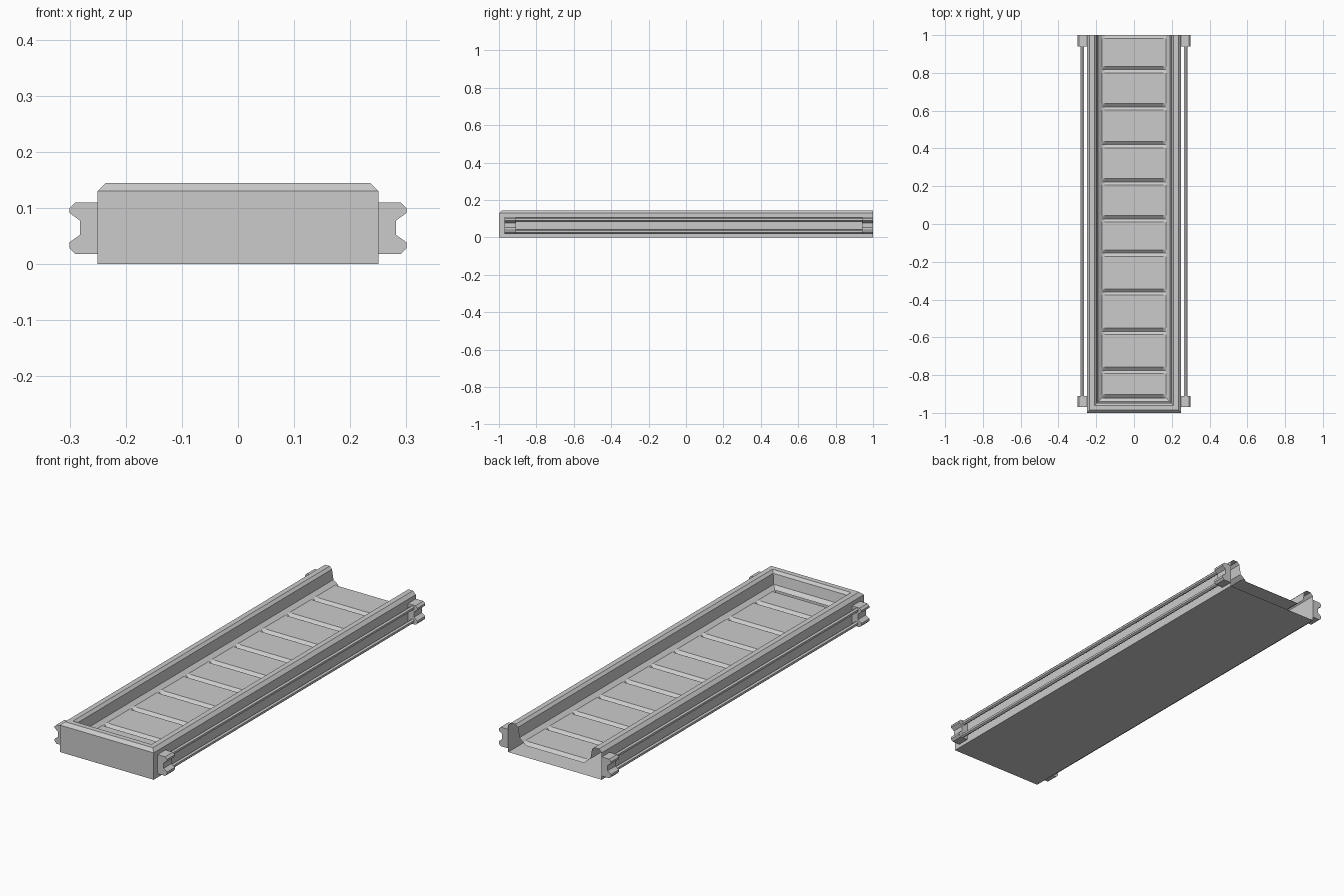
import bpy, bmesh, math

if "Cube" in bpy.data.objects:
    bpy.data.objects.remove(bpy.data.objects["Cube"])

FLOOR_Z, FLOOR_X, FRONT_Y = 0.07, 0.17, -0.92


def finish(name, bm):
    mesh = bpy.data.meshes.new(name)
    bm.to_mesh(mesh)
    bm.free()
    obj = bpy.data.objects.new(name, mesh)
    bpy.context.collection.objects.link(obj)
    return obj


def orient(bm, up_face, want_up):
    bmesh.ops.recalc_face_normals(bm, faces=bm.faces[:])
    bm.normal_update()
    if (up_face.normal.z > 0) != want_up:
        bmesh.ops.reverse_faces(bm, faces=bm.faces[:])


def prism(name, profile, y0, y1, side):
    """Closed x-z profile extruded along y, on the given side."""
    bm = bmesh.new()
    face = bm.faces.new([bm.verts.new((side * x, y0, z)) for x, z in profile])
    ext = bmesh.ops.extrude_face_region(bm, geom=[face])
    moved = [v for v in ext["geom"] if isinstance(v, bmesh.types.BMVert)]
    bmesh.ops.translate(bm, verts=moved, vec=(0, y1 - y0, 0))
    bmesh.ops.recalc_face_normals(bm, faces=bm.faces[:])
    return finish(name, bm)


# Tray shell: rim profile (inset, z) swept in a U, open at the back end
rim = [(0, 0), (0, 0.13), (0.015, 0.145), (0.040, 0.145),
       (0.052, 0.133), (0.060, 0.085), (0.080, FLOOR_Z)]
bm = bmesh.new()
rows = []
for d, z in rim:
    x, y = 0.25 - d, -1 + d
    rows.append([bm.verts.new(p) for p in
                 ((-x, 1, z), (-x, y, z), (x, y, z), (x, 1, z))])
for a, b in zip(rows, rows[1:]):
    for i in range(3):
        bm.faces.new((a[i], a[i + 1], b[i + 1], b[i]))
bottom = bm.faces.new(rows[0])
orient(bm, bottom, False)
finish("tray_shell", bm)

# Floor with shallow V grooves across it, tapered at the ends
grooves = [-0.775, -0.568, -0.36, -0.154, 0.027, 0.223, 0.42, 0.62, 0.817]
half, depth = 0.017, 0.014
stations = [(FRONT_Y, depth), (FRONT_Y + half, 0)]
for y in grooves:
    stations += [(y - half, 0), (y, depth), (y + half, 0)]
stations += [(1 - half, 0), (1, depth)]
bm = bmesh.new()
rows = []
for y, drop in stations:
    rows.append([bm.verts.new((x, y, FLOOR_Z - dz)) for x, dz in
                 ((-FLOOR_X, 0), (-0.157, drop), (0.157, drop), (FLOOR_X, 0))])
for a, b in zip(rows, rows[1:]):
    for i in range(3):
        bm.faces.new((a[i], a[i + 1], b[i + 1], b[i]))
orient(bm, bm.faces[:][4], True)
finish("grooved_floor", bm)

# Side brackets and the pairs of rods between them
bracket = [(0.25, 0.11), (0.290, 0.11), (0.30, 0.10), (0.30, 0.091),
           (0.282, 0.078), (0.282, 0.052), (0.30, 0.039), (0.30, 0.028),
           (0.290, 0.018), (0.25, 0.018)]
for side, label in ((-1, "left"), (1, "right")):
    prism(f"front_bracket_{label}", bracket, -0.97, -0.91, side)
    prism(f"back_bracket_{label}", bracket, 0.94, 1.0, side)
    for z, level in ((0.096, "upper"), (0.032, "lower")):
        rod = [(0.274 + 0.010 * math.cos(math.radians(a)),
                z + 0.010 * math.sin(math.radians(a)))
               for a in range(30, 390, 60)]
        prism(f"{level}_rod_{label}", rod, -0.91, 0.94, side)
